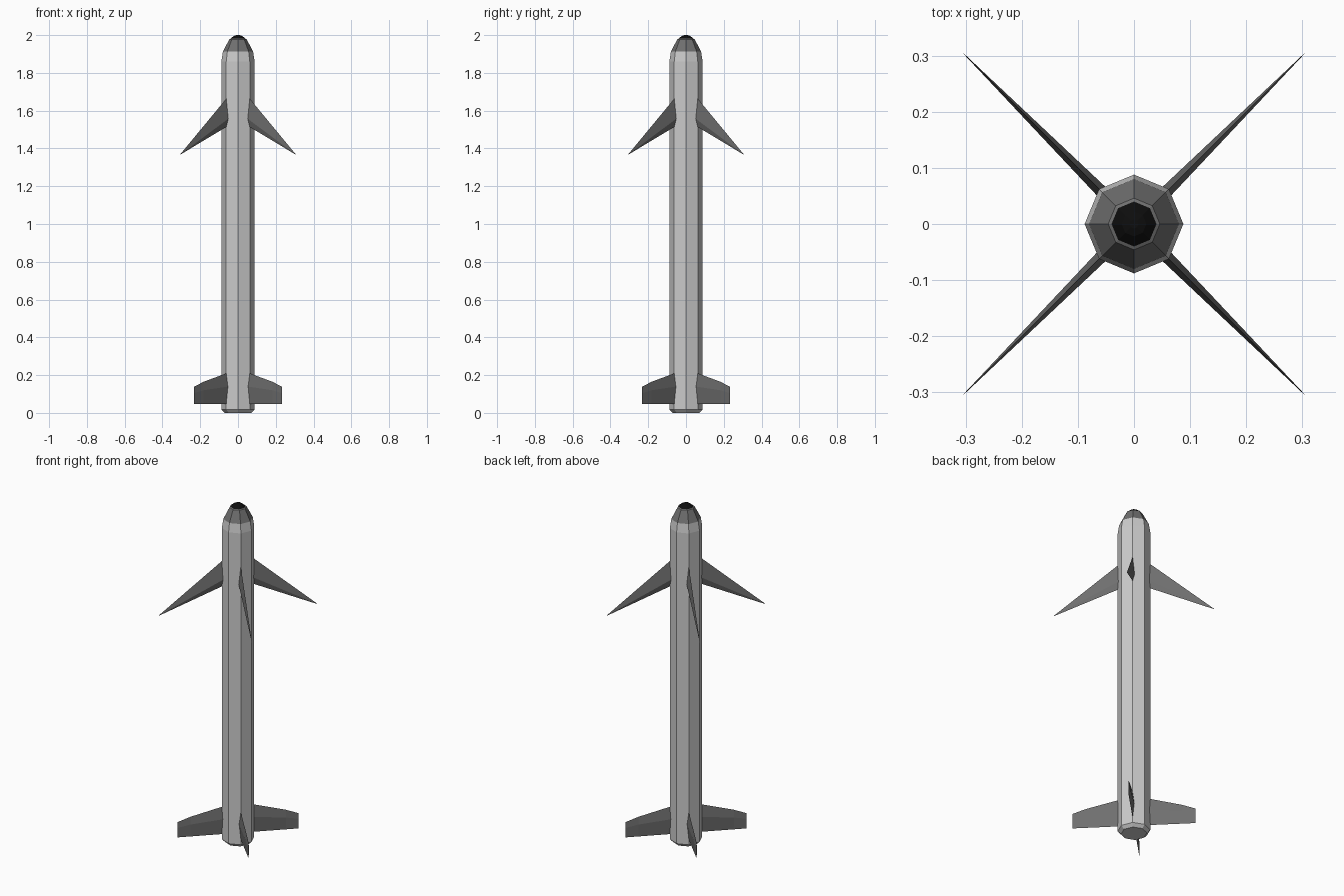
import bpy, bmesh
from math import cos, sin, pi
from mathutils import Vector

if "Cube" in bpy.data.objects:
    bpy.data.objects.remove(bpy.data.objects["Cube"])


def material(name, v):
    m = bpy.data.materials.new(name)
    m.diffuse_color = (v, v, v, 1)
    m.use_nodes = True
    m.node_tree.nodes["Principled BSDF"].inputs["Base Color"].default_value = m.diffuse_color
    return m


light = material("light_grey", 0.55)
dark = material("dark_grey", 0.16)
black = material("black", 0.004)


def finish(name, bm, mat):
    bmesh.ops.recalc_face_normals(bm, faces=bm.faces)
    me = bpy.data.meshes.new(name)
    bm.to_mesh(me)
    bm.free()
    me.materials.append(mat)
    ob = bpy.data.objects.new(name, me)
    bpy.context.collection.objects.link(ob)
    return ob


def lathe(name, profile, mat, cap_low=False, cap_high=False):
    """Eight-sided turned part from (radius, z) points."""
    bm = bmesh.new()
    rings = [[bm.verts.new((r * cos(i * pi / 4), r * sin(i * pi / 4), z))
              for i in range(8)] for r, z in profile]
    for a, b in zip(rings, rings[1:]):
        for i in range(8):
            j = (i + 1) % 8
            bm.faces.new((a[i], a[j], b[j], b[i]))
    if cap_low:
        bm.faces.new(rings[0])
    if cap_high:
        bm.faces.new(rings[-1])
    return finish(name, bm, mat)


def fins(name, sections, mat):
    """Four diagonal fins; sections are (radius, z_top, z_thick, z_bottom, half_thickness)."""
    for k in range(4):
        a = pi / 4 + k * pi / 2
        out, side = Vector((cos(a), sin(a), 0)), Vector((-sin(a), cos(a), 0))
        bm = bmesh.new()
        loops = []
        for r, top, mid, low, t in sections:
            pts = [(0, top), (t, mid), (0, low), (-t, mid)]
            loops.append([bm.verts.new(out * r + side * s + Vector((0, 0, z)))
                          for s, z in pts])
        for p, q in zip(loops, loops[1:]):
            for i in range(4):
                j = (i + 1) % 4
                bm.faces.new((p[i], p[j], q[j], q[i]))
        bm.faces.new(loops[0])
        bm.faces.new(loops[-1])
        finish(f"{name}_{k + 1}", bm, mat)


# Body tube, nose cone and seeker tip
lathe("body", [(0.07, 0), (0.088, 0.018), (0.088, 0.045), (0.088, 1.86), (0.08, 1.912)],
      light, cap_low=True)
lathe("nose_cone", [(0.08, 1.912), (0.046, 1.978), (0.04, 1.981)], dark)
lathe("nose_tip", [(0.04, 1.981), (0.022, 1.996), (0.008, 2.0)], black, cap_high=True)

# Swept front wings with sharp tips
fins("front_wing", [(0.078, 1.672, 1.56, 1.518, 0.011),
                    (0.43, 1.371, 1.369, 1.368, 0.0004)], dark)

# Clipped tail fins
fins("tail_fin", [(0.078, 0.212, 0.14, 0.048, 0.009),
                  (0.26, 0.164, 0.12, 0.048, 0.004),
                  (0.33, 0.138, 0.105, 0.048, 0.001)], dark)
